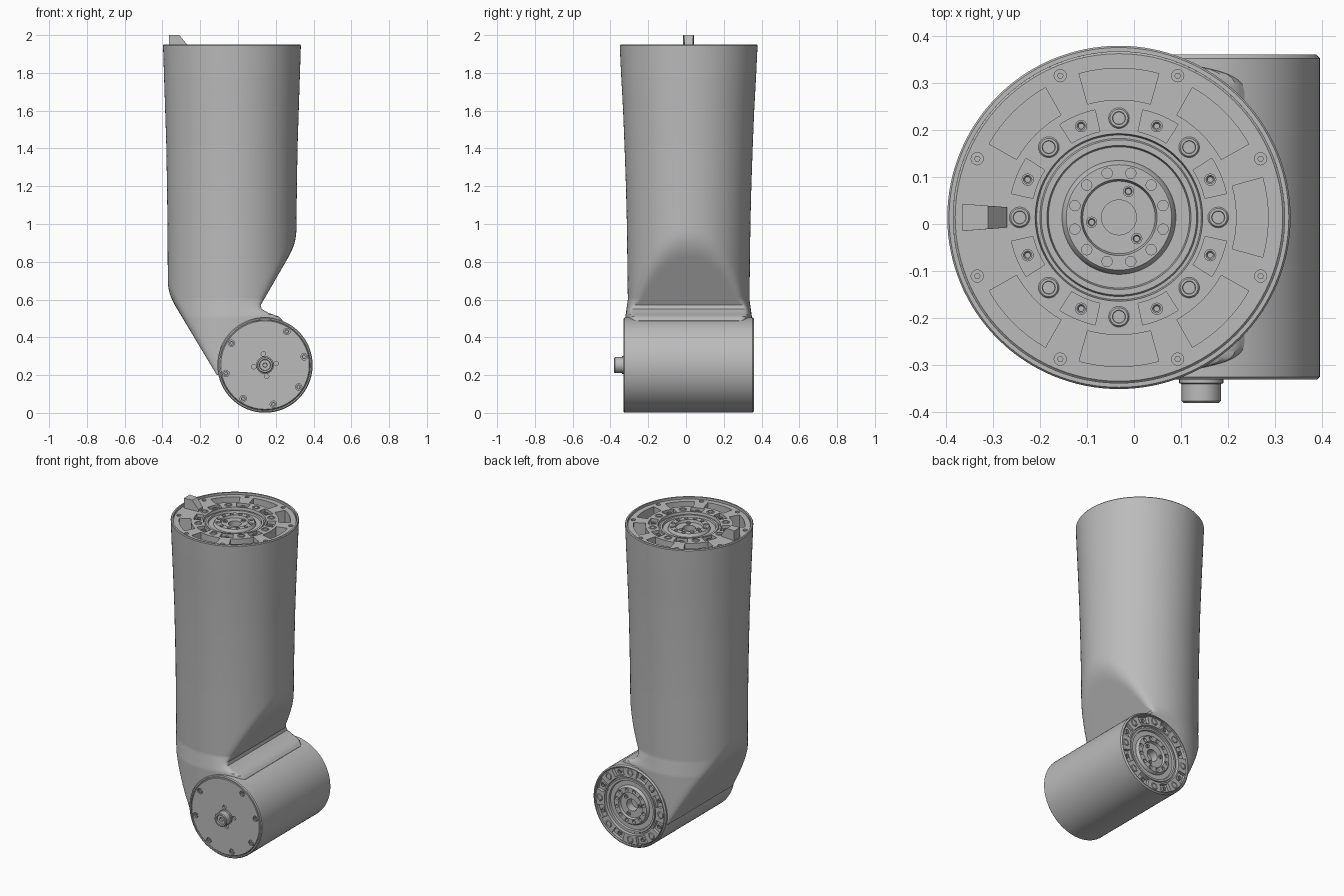
import bpy, bmesh
from math import sin, cos, pi, radians
from mathutils import Matrix

if "Cube" in bpy.data.objects:
    bpy.data.objects.remove(bpy.data.objects["Cube"])

grey = bpy.data.materials.new("machined grey")
grey.use_nodes = True
grey.diffuse_color = (0.5, 0.5, 0.5, 1)
grey.node_tree.nodes["Principled BSDF"].inputs["Base Color"].default_value = (0.5, 0.5, 0.5, 1)


# ---------- helpers ----------
def finish(name, bm, matrix=Matrix(), cutter=None):
    """Turn a bmesh into a shaded object, subtracting an optional cutter bmesh."""
    objs = []
    for label, b in ((name, bm), (name + " cutter", cutter)):
        if b is None:
            continue
        bmesh.ops.remove_doubles(b, verts=b.verts, dist=1e-5)
        bmesh.ops.recalc_face_normals(b, faces=b.faces)
        mesh = bpy.data.meshes.new(label)
        b.to_mesh(mesh)
        b.free()
        mesh.materials.append(grey)
        ob = bpy.data.objects.new(label, mesh)
        ob.matrix_world = matrix
        bpy.context.collection.objects.link(ob)
        objs.append(ob)
    ob = objs[0]
    bpy.ops.object.select_all(action='DESELECT')
    ob.select_set(True)
    bpy.context.view_layer.objects.active = ob
    if cutter is not None:
        objs[1].hide_render = True
        mod = ob.modifiers.new("cut", 'BOOLEAN')
        mod.operation, mod.solver, mod.object = 'DIFFERENCE', 'EXACT', objs[1]
        bpy.ops.object.modifier_apply(modifier="cut")
        bpy.data.objects.remove(objs[1])
    bpy.ops.object.shade_smooth_by_angle(angle=radians(30))
    return ob


def skin(bm, rings, caps=False):
    """Bridge successive closed rings of points with quads."""
    rows = [[bm.verts.new(p) for p in r] for r in rings]
    n = len(rows[0])
    for a, b in zip(rows, rows[1:]):
        for i in range(n):
            j = (i + 1) % n
            bm.faces.new((a[i], a[j], b[j], b[i]))
    if caps:
        bm.faces.new(rows[0][::-1])
        bm.faces.new(rows[-1])


def lathe(bm, profile, n=96, x=0, y=0):
    """Revolve (radius, z) points round a vertical axis; zero radii close the ends."""
    ends = [profile[0][0] == 0, profile[-1][0] == 0]
    pts = profile[1:-1] if all(ends) else profile + profile[:1]
    skin(bm, [[(x + r * cos(2 * pi * i / n), y + r * sin(2 * pi * i / n), z)
               for i in range(n)] for r, z in pts], all(ends))


def rod(bm, x, y, r, z0, z1, n=20):
    lathe(bm, [(0, z0), (r, z0), (r, z1), (0, z1)], n, x, y)


def polar(r, deg):
    return r * cos(radians(deg)), r * sin(radians(deg))


def arc_block(bm, r0, r1, mid, half, z0, z1, steps=8):
    """Block shaped like a slice of a ring."""
    angles = [mid - half + 2 * half * i / steps for i in range(steps + 1)]
    flat = [polar(r1, a) for a in angles] + [polar(r0, a) for a in reversed(angles)]
    skin(bm, [[(*p, z) for p in flat] for z in (z0, z1)], True)


def interp(table, z):
    """Piecewise linear lookup in (z, value) pairs listed from high to low."""
    if z >= table[0][0]:
        return table[0][1]
    for (za, a), (zb, b) in zip(table, table[1:]):
        if z >= zb:
            return b + (a - b) * (z - zb) / (za - zb)
    return table[-1][1]


def soft_min(a, b, k=0.04):
    h = max(k - abs(a - b), 0) / k
    return min(a, b) - h * h * k / 4


# ---------- limb shell: round tube pinched by two slopes ----------
RX = [(1.95, .365), (1.4, .347), (1.0, .341), (.6, .339)]
RY = [(1.95, .365), (1.8, .358), (1.6, .347), (1.4, .339), (1.2, .332),
      (1.0, .327), (.6, .322), (.51, .335)]
RIGHT = [(1.0, .368), (.57, .12), (.55, .125), (.53, .16), (.51, .215),
         (.49, .235), (.46, .23), (.2, -.07)]
SQUARE = [(.6, 1.0), (.52, .3)]
CX, CY, N = -.032, .014, 128


def shell_ring(z):
    rx, ry, power = interp(RX, z), interp(RY, z), interp(SQUARE, z)
    left = -.364 + (.62 - z) * .6
    right = interp(RIGHT, z) if z < 1 else 9
    ring = []
    for i in range(N):
        c, s = cos(2 * pi * i / N), sin(2 * pi * i / N)
        x = soft_min(CX + rx * c, right)
        x = -soft_min(-x, -left)
        if c > 0:
            s = abs(s) ** power * (1 if s > 0 else -1)
        ring.append((x, CY + ry * s, z))
    return ring


def round_ring(r, z):
    return [(CX + r * cos(2 * pi * i / N), CY + r * sin(2 * pi * i / N), z) for i in range(N)]


levels = [1.945 - .05 * i for i in range(20)] + [.98 - .02 * i for i in range(19)]
levels += [.61 - .01 * i for i in range(16)] + [.45 - .025 * i for i in range(11)]
bm = bmesh.new()
skin(bm, [round_ring(.352, 1.79), round_ring(.352, 1.95), round_ring(.361, 1.95)]
     + [shell_ring(z) for z in levels], True)
cut = bmesh.new()
JOINT_X, JOINT_Z = .143, .253
lathe(cut, [(0, -.5), (.235, -.5), (.235, .5), (0, .5)], 64)
bmesh.ops.transform(cut, verts=cut.verts,
                    matrix=Matrix.Translation((JOINT_X, 0, JOINT_Z)) @ Matrix.Rotation(pi / 2, 4, 'X'))
finish("limb shell", bm, cutter=cut)

# ---------- joint housing: cross cylinder with recessed ends ----------
front = Matrix.Translation((JOINT_X, 0, JOINT_Z)) @ Matrix.Rotation(pi / 2, 4, 'X')
back = Matrix.Translation((JOINT_X, .352, JOINT_Z)) @ Matrix.Rotation(-pi / 2, 4, 'X')
top = Matrix.Translation((CX, CY, 1.938))
bm = bmesh.new()
lathe(bm, [(0, .31), (.24, .31), (.24, .33), (.247, .33), (.252, .325), (.252, -.352),
           (.245, -.36), (.24, -.36), (.24, -.28), (0, -.28)], 128)
finish("joint housing", bm, front)


# ---------- drive faces: stepped hub, bosses, pockets and bolts ----------
def drive_face(name, radius, matrix, windows):
    bm, cut, bolts = bmesh.new(), bmesh.new(), bmesh.new()
    lathe(bm, [(0, -.07), (.037, -.07), (.037, -.02), (.077, -.02), (.081, -.004), (.112, -.004),
               (.117, -.01), (.121, -.022), (.15, -.022), (.153, -.01), (.165, -.01),
               (.168, -.016), (.175, -.016), (.178, 0), (radius - .004, 0),
               (radius, -.004), (radius, -.08), (0, -.08)])
    for k in range(8):
        # pocket with its bolt
        a = 45 * k + 22.5
        arc_block(cut, .187, .234, a, 10, -.02, .02)
        lathe(bolts, [(.006, -.022), (.006, -.012), (.009, -.008), (.013, -.008), (.013, -.022)],
              16, *polar(.21, a))
        # raised boss
        lathe(bolts, [(.012, -.004), (.014, .004), (.019, .004), (.022, 0), (.022, -.004)],
              24, *polar(.211, 45 * k))
        if windows:
            rod(cut, *polar(.326, a), .013, -.015, .02)
            rod(bolts, *polar(.326, a), .007, -.016, -.005, 6)
            if k != 4:
                arc_block(cut, .25, .317, 45 * k, 15.5, -.1, .02)
    for k in range(12):
        rod(cut, *polar(.097, 30 * k + 15), .011, -.018, .02)
    for k in range(3):
        x, y = polar(.059, 70 + 120 * k)
        lathe(bolts, [(.006, -.022), (.006, -.015), (.008, -.012), (.012, -.012), (.012, -.022)], 16, x, y)
    finish(name + " plate", bm, matrix, cut)
    finish(name + " bolts", bolts, matrix)


drive_face("top flange", .352, top, True)
drive_face("rear drive", .239, back, False)

# ---------- locating key on the top flange ----------
bm = bmesh.new()
skin(bm, [[(-.365, s, 1.92), (-.365, s, 2.0), (-.31, s * .85, 2.0), (-.27, s * .75, 1.95),
           (-.27, s * .75, 1.92)] for s in (-.029, .029)], True)
finish("locating key", bm, Matrix.Translation((0, CY, 0)))

# ---------- front cover with screws and connector ----------
bm, cut, screws = bmesh.new(), bmesh.new(), bmesh.new()
lathe(bm, [(0, .3), (.238, .3), (.238, .324), (.234, .328), (0, .328)])
for k in range(7):
    x, y = polar(.212, 57 - 45 * k)
    rod(cut, x, y, .017, .317, .35)
    lathe(screws, [(.006, .315), (.006, .325), (.013, .325), (.013, .315)], 16, x, y)
for k in range(4):
    rod(cut, *polar(.06, 8 + 90 * k), .012, .315, .35)
finish("front cover", bm, front, cut)
finish("cover screws", screws, front)
bm = bmesh.new()
lathe(bm, [(0, .32), (.047, .32), (.047, .338), (.042, .34), (.042, .376), (.038, .38), (.03, .38),
           (.028, .37), (.012, .37), (.01, .36), (0, .36)], 32)
finish("connector", bm, front)
